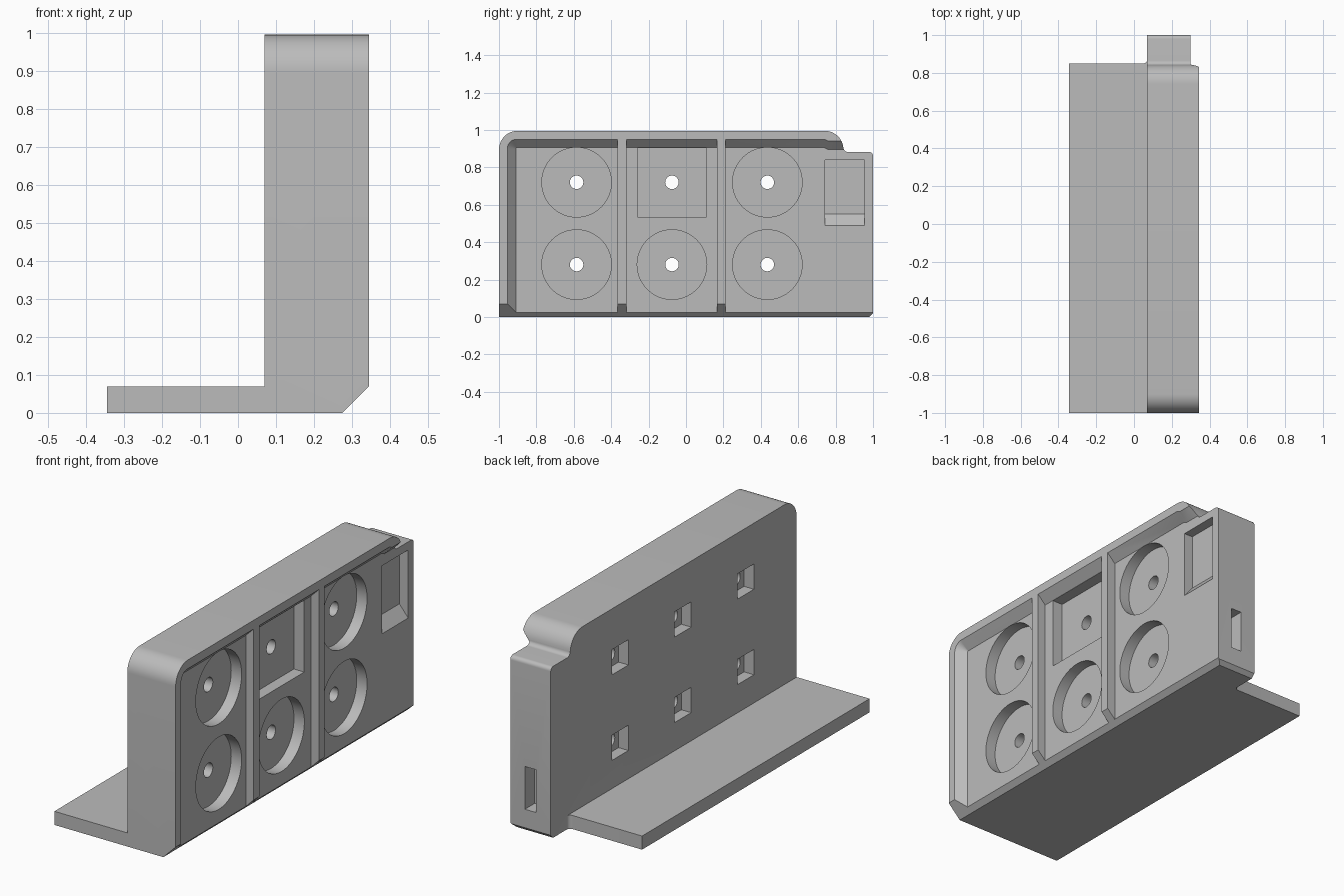
import bpy
import bmesh
from math import cos, sin, radians
from mathutils import Vector

cube = bpy.data.objects.get("Cube")
if cube:
    bpy.data.objects.remove(cube, do_unlink=True)

grey = bpy.data.materials.new("plain grey")
grey.use_nodes = True
COLOUR = (0.5, 0.5, 0.5, 1)
grey.diffuse_color = COLOUR
grey.node_tree.nodes["Principled BSDF"].inputs["Base Color"].default_value = COLOUR


def arc(cy, cz, r, start, end, steps=12):
    """Points along a circular arc, angles in degrees."""
    angles = [radians(start + (end - start) * i / steps) for i in range(steps + 1)]
    return [(cy + r * cos(a), cz + r * sin(a)) for a in angles]


def loft(name, lower, upper):
    """Solid between two matching loops of 3D points."""
    bm = bmesh.new()
    a = [bm.verts.new(p) for p in lower]
    b = [bm.verts.new(p) for p in upper]
    bm.faces.new(a)
    bm.faces.new(b)
    for i in range(len(a)):
        j = (i + 1) % len(a)
        bm.faces.new((a[i], a[j], b[j], b[i]))
    bmesh.ops.recalc_face_normals(bm, faces=bm.faces)
    mesh = bpy.data.meshes.new(name)
    bm.to_mesh(mesh)
    bm.free()
    mesh.materials.append(grey)
    obj = bpy.data.objects.new(name, mesh)
    bpy.context.collection.objects.link(obj)
    return obj


def prism(name, points, axis, low, high):
    """Extrude a 2D outline along an axis (outline uses the other two axes in order)."""
    def place(p, d):
        v = list(p)
        v.insert(axis, d)
        return Vector(v)
    return loft(name, [place(p, low) for p in points], [place(p, high) for p in points])


def box(name, x0, x1, y0, y1, z0, z1):
    return prism(name, [(y0, z0), (y1, z0), (y1, z1), (y0, z1)], 0, x0, x1)


def combine(target, tool, operation="DIFFERENCE"):
    """Apply a boolean and discard the tool."""
    mod = target.modifiers.new("cut", "BOOLEAN")
    mod.operation = operation
    mod.solver = "EXACT"
    mod.object = tool
    bpy.context.view_layer.objects.active = target
    bpy.ops.object.modifier_apply(modifier=mod.name)
    bpy.data.objects.remove(tool, do_unlink=True)


BACK, FRONT, FLOOR = 0.07, 0.345, 0.30

# Upright body: rounded top corners and a lower step at the far end
outline = [(-1, 0), (0.98, 0), (1, 0.02)]
outline += arc(0.98, 0.862, 0.02, 0, 90, 6)
outline += arc(0.865, 0.905, 0.023, 270, 180, 8)
outline += arc(0.742, 0.895, 0.1, 5, 90)
outline += arc(-0.9, 0.895, 0.1, 90, 180)
body = prism("magnet_holder_body", outline, 0, BACK, FRONT)

# Sloped-wall front pocket, divided by two ribs
def pocket_loop(x, grow):
    top = 0.905 + grow
    pts = [(-0.91 - grow, -0.1), (1.2, -0.1), (1.2, top - 0.01), (0.76, top - 0.01), (0.74, top)]
    r = 0.005 + grow
    pts += arc(-0.905, 0.9, r, 90, 180, 8)
    return [Vector((x, y, z)) for y, z in pts]

pocket = loft("pocket_cutter", pocket_loop(FLOOR, 0), pocket_loop(FLOOR + 0.06, 0.06))
for y in (-0.342, 0.188):
    combine(pocket, box("rib_gap", 0.2, 0.5, y - 0.023, y + 0.023, -0.2, 1.1))
combine(body, pocket)

# Chamfer along the lower front edge
combine(body, prism("chamfer_cutter", [(0.265, -0.01), (0.4, -0.01), (0.4, 0.125)], 1, -1.1, 1.1))

# Rear flange with a small fillet at its far end
base = [(-0.345, -1), (0.12, -1), (0.12, 0.87), (BACK, 0.87)]
base += arc(0.05, 0.87, 0.02, 0, -90, 6) + [(-0.345, 0.85)]
combine(body, prism("flange", base, 2, 0, 0.07), "UNION")

# Round seats (one square), with through holes and square nut pockets behind
for y in (-0.585, -0.075, 0.435):
    for z in (0.28, 0.72):
        if y == -0.075 and z == 0.72:
            seat = box("square_seat", 0.241, 0.32, y - 0.185, y + 0.185, z - 0.185, z + 0.184)
        else:
            seat = prism("round_seat", arc(y, z, 0.186, 0, 354.375, 63), 0, 0.241, 0.302)
        combine(body, seat)
        combine(body, prism("hole", arc(y, z, 0.036, 0, 348.75, 31), 0, 0, 0.4))
        combine(body, box("nut_pocket", 0, 0.126, y - 0.067, y + 0.067, z - 0.065, z + 0.065))

# Recess with a ramped bottom in the end step
ramp = [(0.25, 0.55), (FLOOR, 0.49), (0.36, 0.418), (0.36, 0.84), (0.25, 0.84)]
combine(body, prism("end_recess", ramp, 1, 0.742, 0.955))

# Slot in the far end
combine(body, box("end_slot", 0.155, 0.217, 0.92, 1.1, 0.115, 0.335))

# Smooth curved surfaces, keep edges crisp
bpy.ops.object.select_all(action="DESELECT")
body.select_set(True)
bpy.context.view_layer.objects.active = body
bpy.ops.object.shade_smooth_by_angle(angle=radians(25))
